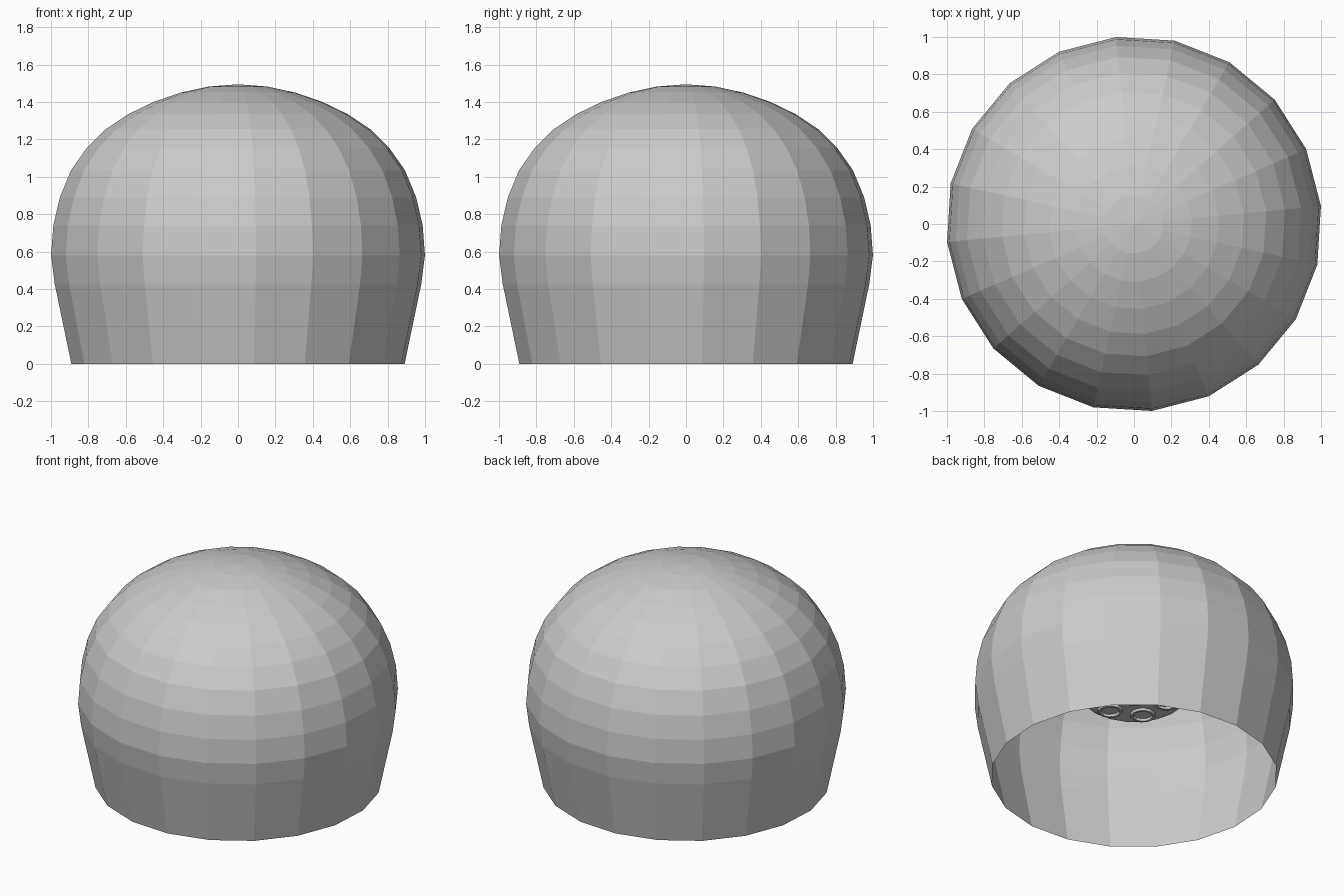
import bpy, bmesh, math

if "Cube" in bpy.data.objects:
    bpy.data.objects.remove(bpy.data.objects["Cube"])

SIDES = 20
PHASE = math.radians(5.5)


def lathe(name, profile, sides=SIDES, phase=PHASE):
    """Revolve (radius, z) points around z; zero radius makes a pole."""
    bm = bmesh.new()
    rings = []
    for r, z in profile:
        n = 1 if r == 0 else sides
        rings.append([bm.verts.new((r * math.cos(phase + i * math.tau / sides),
                                    r * math.sin(phase + i * math.tau / sides), z))
                      for i in range(n)])
    for a, b in zip(rings, rings[1:]):
        for i in range(sides):
            j = (i + 1) % sides
            quad = [a[i % len(a)], a[j % len(a)], b[j % len(b)], b[i % len(b)]]
            bm.faces.new(list(dict.fromkeys(quad)))
    bmesh.ops.recalc_face_normals(bm, faces=bm.faces)
    mesh = bpy.data.meshes.new(name)
    bm.to_mesh(mesh)
    bm.free()
    obj = bpy.data.objects.new(name, mesh)
    bpy.context.collection.objects.link(obj)
    return obj


# Open dome shell with a tapered skirt
lathe("dome_shell", [
    (0.895, 0), (0.985, 0.43), (1.004, 0.58), (0.992, 0.74), (0.957, 0.89),
    (0.897, 1.035), (0.812, 1.155), (0.71, 1.255), (0.59, 1.335),
    (0.455, 1.4), (0.31, 1.45), (0.157, 1.483), (0, 1.495)])

# Core hanging inside the dome, with a flat underside
lathe("inner_core", [(0, 0.56), (0.30, 0.56), (0.33, 0.58), (0.33, 1.43)])

# Small raised rings on the underside: one in the middle and six around it
ring_profile = [(0.055, 0.56), (0.06, 0.545), (0.075, 0.545), (0.08, 0.56)]
for k in range(7):
    ring = lathe("underside_ring_%d" % k, ring_profile, 12, 0)
    if k:
        a = math.radians(225 - 10 + 60 * k)
        ring.location = (0.21 * math.cos(a), 0.21 * math.sin(a), 0)
